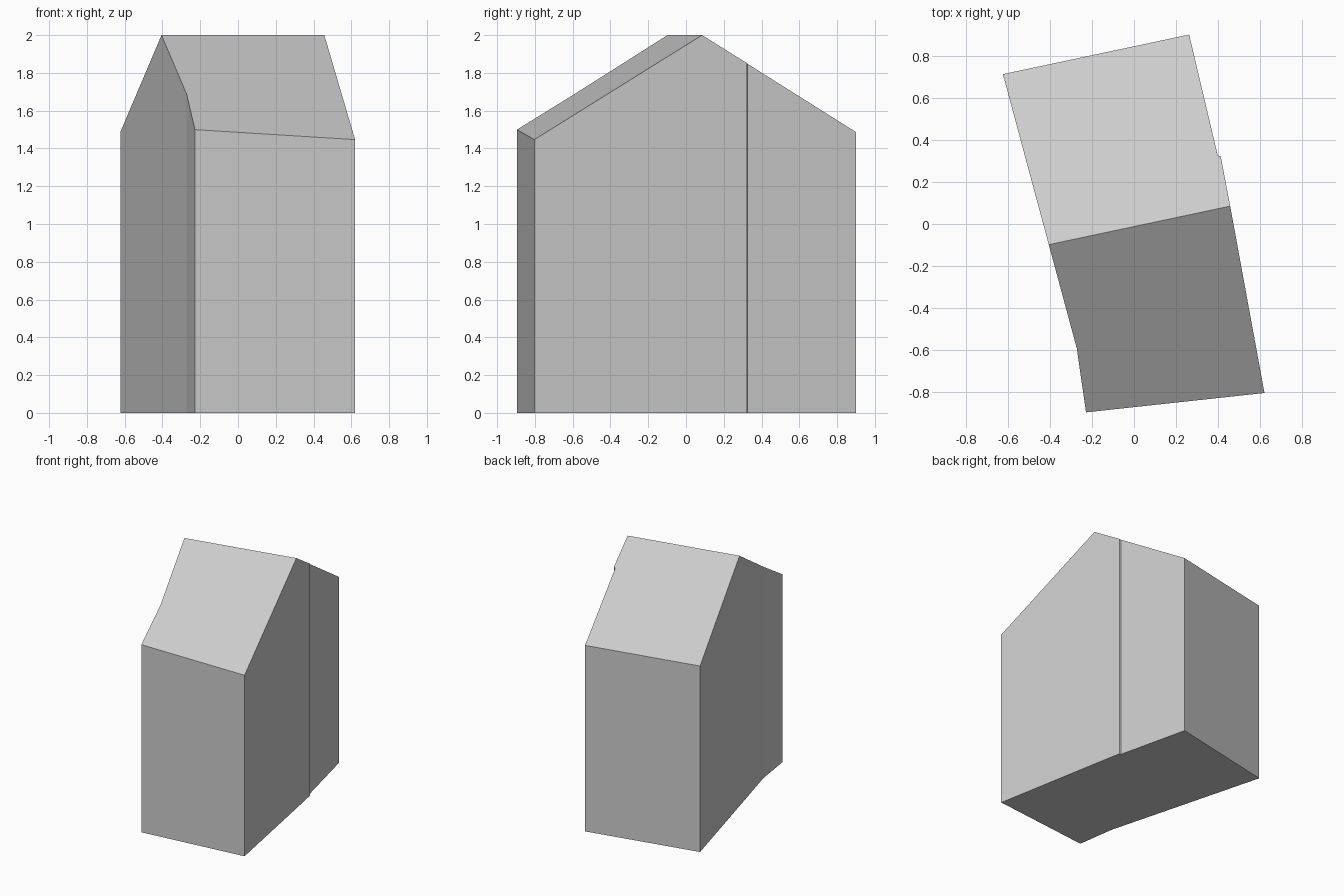
import bpy, bmesh
from mathutils import Vector

if "Cube" in bpy.data.objects:
    bpy.data.objects.remove(bpy.data.objects["Cube"], do_unlink=True)

# Plain grey used on the whole house
grey = bpy.data.materials.new("light grey")
grey.use_nodes = True
colour = (0.6, 0.6, 0.6, 1)
grey.diffuse_color = colour
grey.node_tree.nodes["Principled BSDF"].inputs["Base Color"].default_value = colour

# Footprint halves, each running from one ridge end round to the other
ridge_right = (-0.405, -0.098)
ridge_left = (0.457, 0.085)
front_half = [(-0.272, -0.59), (-0.228, -0.895), (0.62, -0.803)]
back_half = [(0.412, 0.322), (0.398, 0.325), (0.262, 0.9), (-0.623, 0.712)]
outline = [ridge_right] + front_half + [ridge_left] + back_half

PEAK, PITCH = 2.0, 0.613
start = Vector(ridge_right)
along = (Vector(ridge_left) - start).normalized()


def roof_height(point):
    """Height of the gable roof, falling evenly away from the ridge."""
    offset = Vector(point) - start
    return PEAK - PITCH * abs(along.x * offset.y - along.y * offset.x)


bm = bmesh.new()
base = [bm.verts.new((*p, 0)) for p in outline]
eaves = [bm.verts.new((*p, roof_height(p))) for p in outline]

# Walls
count = len(outline)
for i in range(count):
    j = (i + 1) % count
    bm.faces.new((base[i], base[j], eaves[j], eaves[i]))

# Floor and the two roof slopes
split = len(front_half) + 1
bm.faces.new(base[::-1])
bm.faces.new(eaves[:split + 1])
bm.faces.new(eaves[split:] + eaves[:1])
bmesh.ops.recalc_face_normals(bm, faces=bm.faces)

mesh = bpy.data.meshes.new("gabled_house")
bm.to_mesh(mesh)
bm.free()
mesh.materials.append(grey)
house = bpy.data.objects.new("gabled_house", mesh)
bpy.context.collection.objects.link(house)
